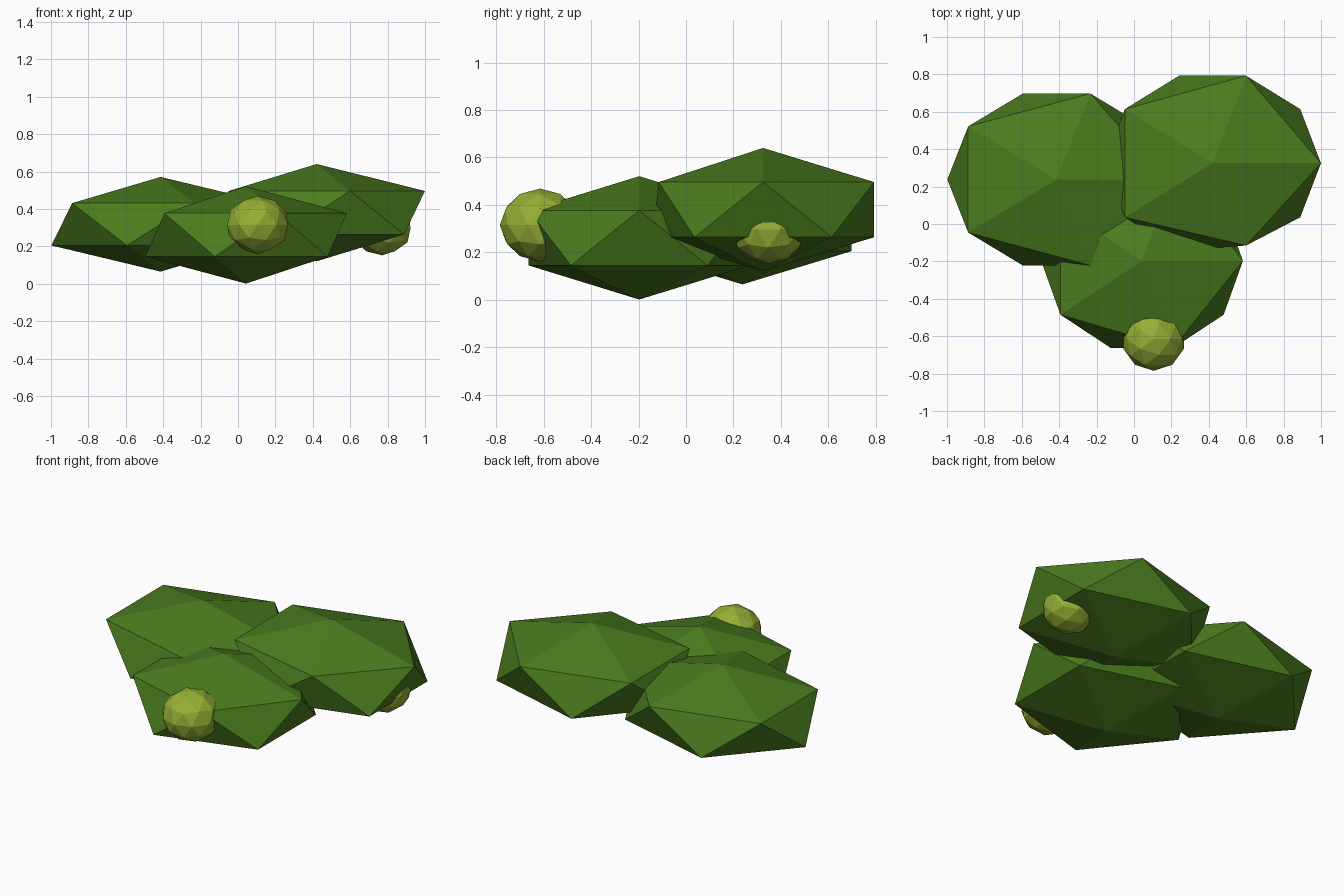
import bpy

if "Cube" in bpy.data.objects:
    bpy.data.objects.remove(bpy.data.objects["Cube"])


def material(name, rgb):
    m = bpy.data.materials.new(name)
    m.diffuse_color = (*rgb, 1)
    m.use_nodes = True
    m.node_tree.nodes["Principled BSDF"].inputs["Base Color"].default_value = m.diffuse_color
    return m


green = material("leaf_green", (0.07, 0.2, 0.013))
lime = material("berry_green", (0.30, 0.43, 0.035))


def blob(name, centre, radii, subdivisions, mat):
    """Flat-faced icosphere squashed to the given radii."""
    bpy.ops.mesh.primitive_ico_sphere_add(subdivisions=subdivisions, radius=1)
    ob = bpy.context.object
    ob.name = name
    for v in ob.data.vertices:
        v.co = [c + p * r for c, p, r in zip(centre, v.co, radii)]
    ob.data.materials.append(mat)
    return ob


# Three overlapping leaf clumps
right_clump = blob("leaf_clump_right", (0.42, 0.325, 0.38), (0.648, 0.55, 0.26), 1, green)
blob("leaf_clump_left", (-0.414, 0.238, 0.318), (0.653, 0.54, 0.253), 1, green)
blob("leaf_clump_front", (0.043, -0.197, 0.261), (0.603, 0.548, 0.26), 1, green)

# Upper front corner of the right clump is pulled in slightly
for v in right_clump.data.vertices:
    if v.co.y < -0.1 and v.co.z > 0.4:
        v.co.y = -0.115

# Berries poking out of the clumps
blob("berry_front", (0.105, -0.615, 0.315), (0.17, 0.17, 0.154), 2, lime)
blob("berry_right", (0.77, 0.348, 0.297), (0.16, 0.16, 0.145), 2, lime)
